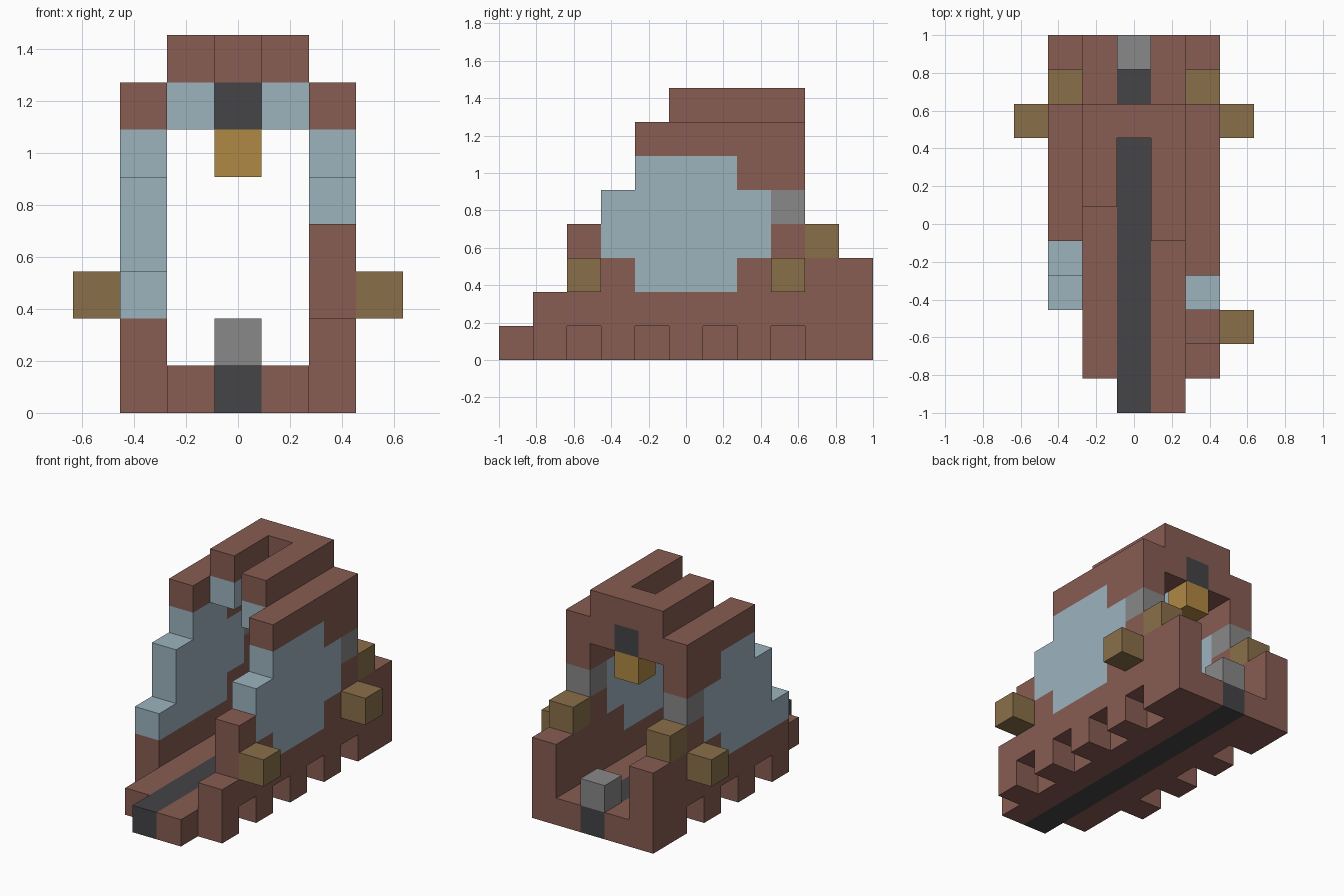
import bpy
import bmesh
from mathutils import Vector

cube = bpy.data.objects.get("Cube")
if cube:
    bpy.data.objects.remove(cube, do_unlink=True)

U = 2 / 11  # size of one block


def material(name, rgb):
    mat = bpy.data.materials.new(name)
    mat.use_nodes = True
    color = (*rgb, 1)
    mat.diffuse_color = color
    mat.node_tree.nodes["Principled BSDF"].inputs["Base Color"].default_value = color
    return mat


brown = material("brown timber", (0.242, 0.107, 0.084))
blue = material("pale blue", (0.332, 0.451, 0.515))
dark = material("dark charcoal", (0.058, 0.058, 0.065))
grey = material("mid grey", (0.246, 0.246, 0.246))
tan = material("tan", (0.254, 0.159, 0.067))
gold = material("gold", (0.434, 0.246, 0.058))

cells = {}  # block position -> part name
parts = {}  # part name -> material


def fill(part, mat, x, y, z):
    """Fill an inclusive range of blocks; later parts replace earlier ones."""
    parts[part] = mat
    for i in range(x[0], x[-1] + 1):
        for j in range(y[0], y[-1] + 1):
            for k in range(z[0], z[-1] + 1):
                cells[i, j, k] = part


# Floor with a central keel strip
fill("floor", brown, (-1,), (1, 10), (0,))
fill("floor", brown, (1,), (0, 10), (0,))
fill("keel", dark, (0,), (0, 10), (0,))

# Side walls; the two front ends are broken off differently
for side, name in ((-2, "right"), (2, "left")):
    wall = name + "_wall"
    first = 3 if side < 0 else 1
    for y in (1, 3, 5, 7, 9, 10):
        if y >= first:
            fill(wall, brown, (side,), (y,), (0,))
    fill(wall, brown, (side,), (first, 10), (1,))
    fill(wall, brown, (side,), (7, 10), (2,))
    fill(wall, brown, (side,), (8,), (3,))
    fill(wall, brown, (side,), (7, 8), (5,))
    fill(wall, brown, (side,), (5 if side < 0 else 4, 8), (6,))
    fill(name + "_rear_joint", grey, (side,), (8,), (4,))
    fill(name + "_rear_stud", tan, (side,), (9,), (3,))
    fill(name + "_side_stud", tan, (side * 3 // 2,), (8,), (2,))

fill("left_wall", brown, (2,), (2,), (2, 3))
fill("left_wall", brown, (2,), (3,), (2,))
fill("left_front_stud", tan, (3,), (2,), (2,))

# Round blue side panels
fill("left_panel", blue, (2,), (4, 6), (2, 5))
fill("left_panel", blue, (2,), (3, 7), (3, 4))
fill("right_panel", blue, (-2,), (3, 6), (2,))
fill("right_panel", blue, (-2,), (4, 7), (3, 4))
fill("right_panel", blue, (-2,), (5, 6), (5,))

# Roof rails, rear arch and blue rail ends
for x, first in ((-1, 6), (1, 5)):
    fill("roof", brown, (x,), (first, 8), (6, 7))
    fill("rail_ends", blue, (x,), (first,), (6,))
fill("roof", brown, (0,), (8,), (7,))

# Rear lamp with its mount, and the stern block
fill("lamp_mount", dark, (0,), (8,), (6,))
fill("lamp", gold, (0,), (8,), (5,))
fill("stern_block", grey, (0,), (10,), (1,))


def skin(part, mat):
    """Mesh the exposed block faces of one part."""
    bm = bmesh.new()
    for cell in [c for c, p in cells.items() if p == part]:
        for axis in range(3):
            for step in (-1, 1):
                near = list(cell)
                near[axis] += step
                if tuple(near) in cells:
                    continue
                ring = []
                for a, b in ((0, 0), (1, 0), (1, 1), (0, 1)):
                    p = Vector(cell)
                    p[axis] += max(step, 0)
                    p[(axis + 1) % 3] += a
                    p[(axis + 2) % 3] += b
                    ring.append(bm.verts.new((p - Vector((0.5, 5.5, 0))) * U))
                bm.faces.new(ring if step > 0 else ring[::-1])
    bmesh.ops.remove_doubles(bm, verts=bm.verts[:], dist=0.001)
    mesh = bpy.data.meshes.new(part)
    bm.to_mesh(mesh)
    bm.free()
    mesh.materials.append(mat)
    bpy.context.scene.collection.objects.link(bpy.data.objects.new(part, mesh))


for part, mat in parts.items():
    skin(part, mat)
